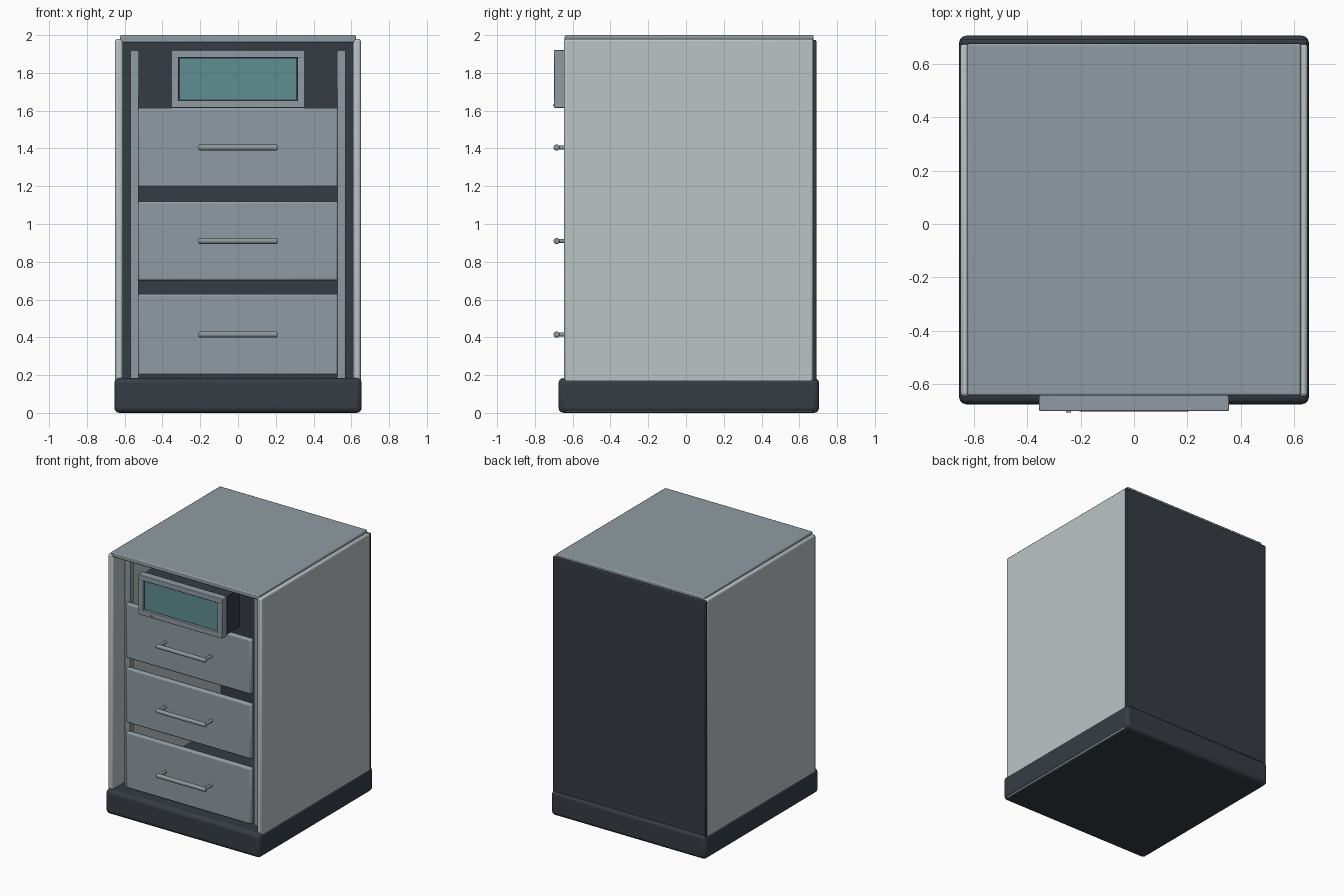
import bpy
import math
from mathutils import Vector

if "Cube" in bpy.data.objects:
    bpy.data.objects.remove(bpy.data.objects["Cube"])


def material(name, rgb):
    m = bpy.data.materials.new(name)
    m.diffuse_color = (*rgb, 1.0)
    m.use_nodes = True
    m.node_tree.nodes["Principled BSDF"].inputs["Base Color"].default_value = m.diffuse_color
    return m


LIGHT = material("pale grey", (0.50, 0.55, 0.55))
GREY = material("blue grey", (0.28, 0.33, 0.36))
DARK = material("dark slate", (0.037, 0.046, 0.058))
TEAL = material("teal glass", (0.115, 0.27, 0.29))
METAL = material("handle metal", (0.27, 0.31, 0.32))


def finish(ob, name, mat, bevel=0.0, segments=2):
    ob.name = name
    ob.data.materials.append(mat)
    if bevel:
        mod = ob.modifiers.new("soft edges", 'BEVEL')
        mod.width = bevel
        mod.segments = segments
    bpy.ops.object.shade_smooth_by_angle(angle=math.radians(30))
    return ob


def box(name, x, y, z, mat, bevel=0.0, segments=2):
    """Box from (min, max) pairs on each axis."""
    bpy.ops.mesh.primitive_cube_add(size=1)
    ob = bpy.context.object
    lo, hi = Vector((x[0], y[0], z[0])), Vector((x[1], y[1], z[1]))
    for v in ob.data.vertices:
        v.co = [(lo[i] + hi[i]) / 2 + v.co[i] * (hi[i] - lo[i]) for i in range(3)]
    return finish(ob, name, mat, bevel, segments)


def rod(name, a, b, radius, mat, bevel=0.0):
    """Round bar between two points."""
    a, b = Vector(a), Vector(b)
    bpy.ops.mesh.primitive_cylinder_add(
        vertices=16, radius=radius, depth=(b - a).length, location=(a + b) / 2,
        rotation=(b - a).to_track_quat('Z', 'Y').to_euler())
    return finish(bpy.context.object, name, mat, bevel)


# Cabinet shell
box("plinth", (-0.655, 0.655), (-0.675, 0.705), (0, 0.185), DARK, 0.028, 3)
box("top_panel", (-0.625, 0.625), (-0.642, 0.675), (1.96, 2.0), GREY, 0.008)
box("back_panel", (-0.648, 0.648), (0.67, 0.69), (0.05, 1.975), DARK, 0.006)

for side, label in ((-1, "left"), (1, "right")):
    def span(a, b):
        return tuple(sorted((side * a, side * b)))
    box(label + "_side_panel", span(0.61, 0.65), (-0.645, 0.675),
        (0.004, 1.98), LIGHT, 0.012)
    box(label + "_front_post", span(0.525, 0.57), (-0.56, -0.51),
        (0.17, 1.92), GREY, 0.005)

# Drawer fronts with bar handles
drawers = (("lower", 0.20, 0.63, 0.415), ("middle", 0.70, 1.12, 0.91),
           ("upper", 1.195, 1.615, 1.405))
for label, z0, z1, zh in drawers:
    box(label + "_drawer_front", (-0.53, 0.53), (-0.60, -0.56), (z0, z1),
        GREY, 0.012)
    rod(label + "_handle_bar", (-0.21, -0.685, zh), (0.21, -0.685, zh),
        0.016, METAL, 0.006)
    for s in (-1, 1):
        rod(label + "_handle_post", (s * 0.195, -0.685, zh),
            (s * 0.195, -0.595, zh), 0.011, METAL)

# Display housing, framed screen and button
box("display_body", (-0.345, 0.345), (-0.65, -0.47), (1.62, 1.91), DARK)
for label, z in (("bottom", (1.615, 1.655)), ("top", (1.88, 1.92))):
    box(label + "_display_frame", (-0.355, 0.355), (-0.70, -0.64), z, GREY, 0.004)
for label, x in (("left", (-0.355, -0.315)), ("right", (0.315, 0.355))):
    box(label + "_display_frame", x, (-0.699, -0.64), (1.62, 1.915), GREY, 0.004)
box("display_screen", (-0.308, 0.308), (-0.684, -0.645), (1.66, 1.875), TEAL)
box("screen_border", (-0.318, 0.318), (-0.68, -0.645), (1.65, 1.885), DARK)
box("display_button", (-0.255, -0.235), (-0.705, -0.69), (1.625, 1.633), METAL)
